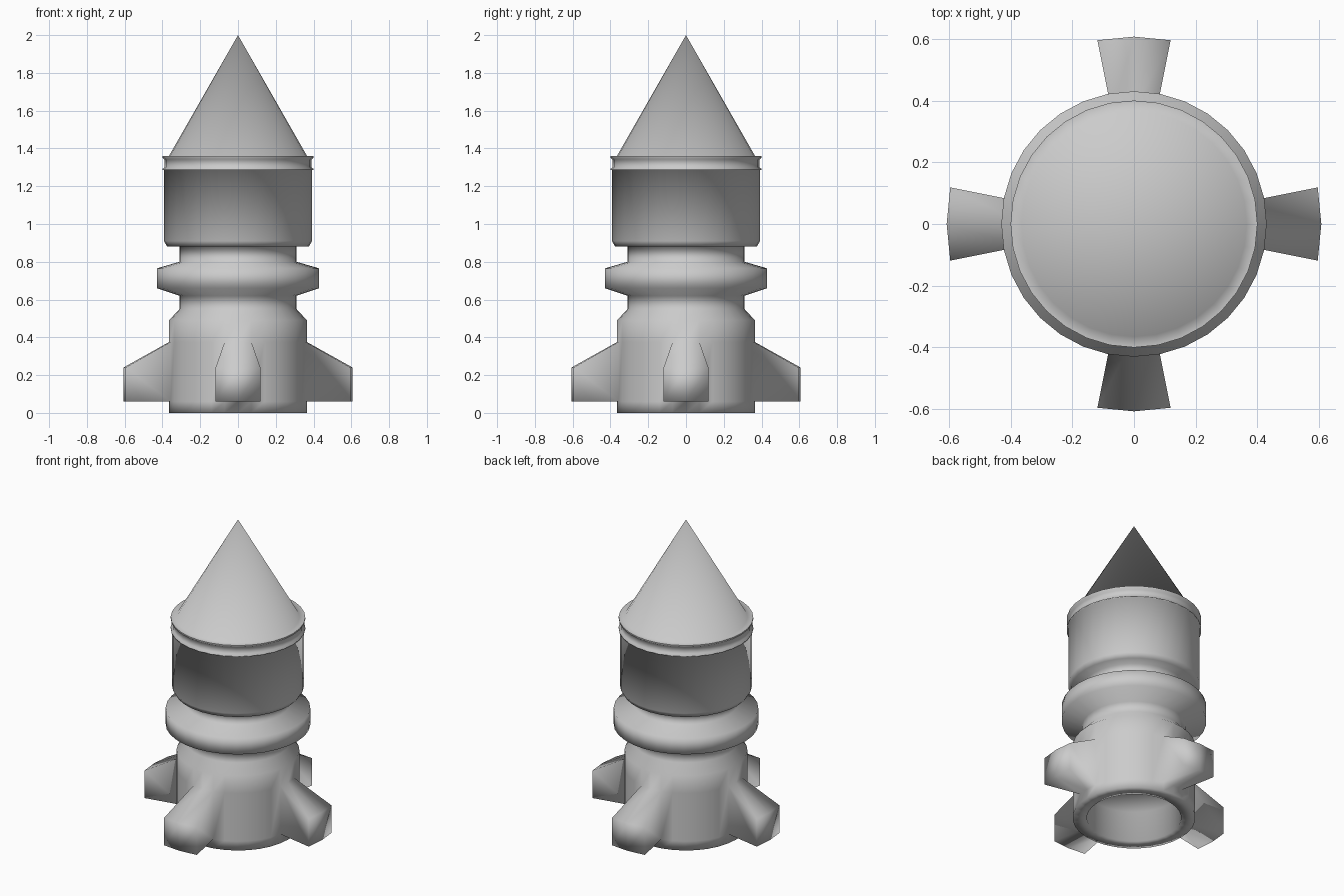
import bpy, bmesh
from math import sin, cos, pi, hypot

SIDES = 32

cube = bpy.data.objects.get("Cube")
if cube:
    bpy.data.objects.remove(cube, do_unlink=True)

grey = bpy.data.materials.new("plain_grey")
grey.use_nodes = True
grey.diffuse_color = (0.6, 0.6, 0.6, 1)
grey.node_tree.nodes["Principled BSDF"].inputs["Base Color"].default_value = (0.6, 0.6, 0.6, 1)


def lathe(profile):
    """Revolve (radius, height) points; a radius of zero closes to a point."""
    bm = bmesh.new()
    rings = []
    for r, z in profile:
        if r == 0:
            rings.append([bm.verts.new((0, 0, z))] * SIDES)
        else:
            angles = [2 * pi * i / SIDES for i in range(SIDES)]
            rings.append([bm.verts.new((r * cos(a), r * sin(a), z)) for a in angles])
    for low, high in zip(rings, rings[1:]):
        for i in range(SIDES):
            j = (i + 1) % SIDES
            bm.faces.new(list(dict.fromkeys((low[i], low[j], high[j], high[i]))))
    return bm


def finish(bm, name):
    bmesh.ops.recalc_face_normals(bm, faces=bm.faces[:])
    mesh = bpy.data.meshes.new(name)
    bm.to_mesh(mesh)
    bm.free()
    mesh.materials.append(grey)
    mesh.shade_smooth()
    obj = bpy.data.objects.new(name, mesh)
    bpy.context.collection.objects.link(obj)


# Hull: nozzle recess, engine section, waist flange, cabin and collar
FIN_LOW, FIN_HIGH = 0.06, 0.375
hull = lathe([
    (0, 0.20), (0.28, 0.20), (0.28, 0), (0.365, 0),
    (0.365, FIN_LOW), (0.365, FIN_HIGH), (0.365, 0.49),
    (0.31, 0.55), (0.31, 0.62), (0.43, 0.66), (0.43, 0.765), (0.31, 0.80),
    (0.31, 0.88), (0.375, 0.88), (0.392, 0.91), (0.392, 1.285),
    (0.40, 1.285), (0.40, 1.292), (0.388, 1.30), (0.388, 1.34),
    (0.40, 1.35), (0.40, 1.36),
])

# Fins: pull the two wall panels around each axis outwards, with sloping tops
for k in range(4):
    ax, ay = cos(k * pi / 2), sin(k * pi / 2)
    panels = []
    for f in hull.faces:
        c = f.calc_center_median()
        on_wall = c.x * ax + c.y * ay > 0.33
        if on_wall and FIN_LOW < c.z < FIN_HIGH and abs(c.y * ax - c.x * ay) < 0.06:
            panels.append(f)
    result = bmesh.ops.extrude_face_region(hull, geom=panels)
    bmesh.ops.delete(hull, geom=[f for f in panels if f.is_valid], context='FACES')
    for v in result["geom"]:
        if isinstance(v, bmesh.types.BMVert):
            grow = 0.607 / hypot(v.co.x, v.co.y)
            v.co.x *= grow
            v.co.y *= grow
            if v.co.z > 0.2:
                v.co.z = 0.24
finish(hull, "hull_with_fins")

# Nose cone with its flat rim
finish(lathe([(0.40, 1.36), (0.365, 1.361), (0, 2.0)]), "nose_cone")
